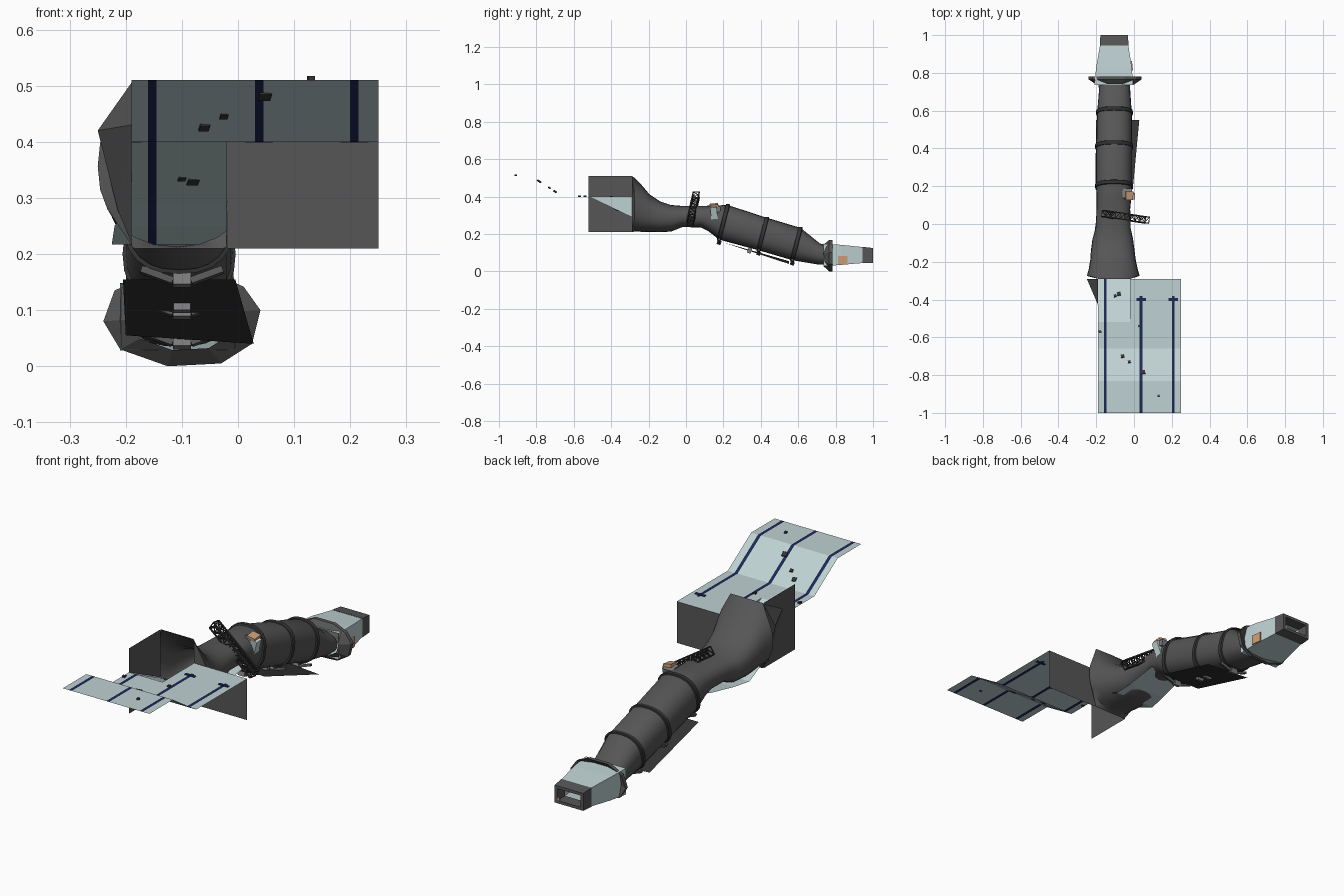
import bpy, bmesh, math
from mathutils import Vector, Matrix

if "Cube" in bpy.data.objects:
    bpy.data.objects.remove(bpy.data.objects["Cube"])


def mat(name, r, g, b):
    m = bpy.data.materials.new(name)
    m.diffuse_color = (r, g, b, 1)
    m.use_nodes = True
    m.node_tree.nodes["Principled BSDF"].inputs["Base Color"].default_value = m.diffuse_color
    return m


LIGHT = mat("pale_panel", 0.52, 0.64, 0.65)
DARK = mat("dark_grey", 0.095, 0.093, 0.093)
BLACK = mat("charcoal", 0.035, 0.035, 0.036)
NAVY = mat("navy_stripe", 0.012, 0.02, 0.085)
ORANGE = mat("tan_orange", 0.6, 0.34, 0.19)
GREY = mat("mid_grey", 0.2, 0.2, 0.2)


def make(name, verts, faces, mats, idx=None, smooth=False):
    me = bpy.data.meshes.new(name)
    me.from_pydata([tuple(v) for v in verts], [], faces)
    for m in mats:
        me.materials.append(m)
    if idx:
        for p, i in zip(me.polygons, idx):
            p.material_index = i
    ob = bpy.data.objects.new(name, me)
    bpy.context.collection.objects.link(ob)
    if smooth:
        bpy.ops.object.select_all(action='DESELECT')
        ob.select_set(True)
        bpy.context.view_layer.objects.active = ob
        bpy.ops.object.shade_smooth_by_angle(angle=math.radians(40))
    return ob


def loft(name, rings, m, closed=False, smooth=False):
    n, k = len(rings[0]), len(rings)
    faces = []
    for r in range(k if closed else k - 1):
        a, b = r * n, ((r + 1) % k) * n
        for i in range(n):
            j = (i + 1) % n
            faces.append((a + i, b + i, b + j, a + j))
    return make(name, [v for r in rings for v in r], faces, [m], smooth=smooth)


def ring(y, x0, x1, z0, z1, p=2.4, tilt=0.0, grow=1.0, n=24):
    cx, cz, hw, hh = (x0 + x1) / 2, (z0 + z1) / 2, (x1 - x0) / 2 * grow, (z1 - z0) / 2 * grow
    out = []
    for i in range(n):
        a = 2 * math.pi * i / n
        c, s = math.cos(a), math.sin(a)
        dx = hw * math.copysign(abs(c) ** (2 / p), c)
        dz = hh * math.copysign(abs(s) ** (2 / p), s)
        out.append((cx + dx, y + tilt * dz, cz + dz))
    return out


def rect(y, x0, x1, z0, z1):
    return [(x1, y, z0), (x1, y, z1), (x0, y, z1), (x0, y, z0)]


def box(name, c, s, m, rot=(0, 0, 0)):
    bm = bmesh.new()
    bmesh.ops.create_cube(bm, size=1)
    me = bpy.data.meshes.new(name)
    bm.to_mesh(me)
    bm.free()
    me.materials.append(m)
    ob = bpy.data.objects.new(name, me)
    ob.location, ob.scale, ob.rotation_euler = c, s, rot
    bpy.context.collection.objects.link(ob)
    return ob


def sheet(name, xs, path, striped, skip=None):
    """Sheet across columns xs along (y, z, left offset) path, with painted columns."""
    n = len(xs)
    verts = [(x + (off if i == 0 else 0), y, z) for y, z, off in path for i, x in enumerate(xs)]
    faces, idx = [], []
    for r in range(len(path) - 1):
        for i in range(n - 1):
            ym, xm = (path[r][0] + path[r + 1][0]) / 2, (xs[i] + xs[i + 1]) / 2
            if skip and skip(xm, ym):
                continue
            faces.append((r * n + i, r * n + i + 1, (r + 1) * n + i + 1, (r + 1) * n + i))
            idx.append(1 if striped(xm, ym) else 0)
    return make(name, verts, faces, [LIGHT, NAVY], idx)


# stepped deck with painted stripes and a gap for the ramp
STRIPES = ((-0.16, -0.145), (0.03, 0.045), (0.2, 0.215))
on_stripe = lambda x, y: any(a < x < b for a, b in STRIPES) and (y < -0.38 or x < 0)
sheet("deck", [-0.19, -0.16, -0.145, -0.02, 0.03, 0.045, 0.2, 0.215, 0.25],
      [(-1, .51, 0), (-.83, .51, 0), (-.66, .4, 0), (-.52, .4, 0), (-.38, .4, 0), (-.29, .4, 0)],
      on_stripe, lambda x, y: x < -0.02 and y > -0.52)
for x in (0.0375, 0.2075):
    box("stripe_cross", (x, -0.4, 0.401), (0.05, 0.014, 0.004), NAVY)

# ramp running down into the tunnel
sheet("ramp", [-0.19, -0.16, -0.145, -0.02],
      [(-.52, .4, 0), (-.29, .29, 0), (-.22, .25, -.03), (-.14, .217, -.035), (-.05, .222, -.02), (.1, .245, 0)],
      lambda x, y: -0.16 < x < -0.145 and y < -0.1)
make("ramp_side", [(-.02, -.52, .4), (-.02, -.29, .29), (-.02, -.29, .4)], [(0, 1, 2)], [LIGHT])

# walls around the tunnel mouth
make("side_wall", [(-.19, -.52, .21), (-.19, -.29, .21), (-.19, -.29, .51), (-.19, -.52, .51)],
     [(0, 1, 2, 3)], [DARK])
make("rear_wall", [(-.02, -.29, .21), (.25, -.29, .21), (.25, -.29, .4), (-.02, -.29, .4)],
     [(0, 1, 2, 3)], [DARK])
make("wall_bulge", [(-.19, -.43, .43), (-.25, -.29, .42), (-.19, -.29, .505), (-.215, -.29, .28),
                    (-.19, -.33, .22)], [(0, 1, 2), (0, 3, 1), (0, 4, 3)], [DARK])

# tunnel skin
SECTIONS = [(.2, -.2, -.01, .17, .355), (.41, -.2, -.01, .113, .287), (.59, -.195, -.012, .06, .233)]
T = 0.25
loft("tunnel", [
    ring(-.29, -.19, -.02, .21, .51, 40),
    ring(-.275, -.25, .03, .213, .5, 2.2),
    ring(-.24, -.24, .02, .212, .465),
    ring(-.195, -.232, .01, .211, .412),
    ring(-.14, -.228, .003, .21, .375),
    ring(-.08, -.22, -.005, .213, .355),
    ring(-.02, -.203, -.018, .237, .35),
    ring(.08, -.198, -.02, .235, .35),
    ring(.13, -.198, -.015, .215, .352, tilt=.15),
    *[ring(*s, tilt=T) for s in SECTIONS],
    ring(.71, -.185, -.02, .037, .15, tilt=.1),
    ring(.75, -.19, -.02, .035, .14)], DARK, smooth=True)

# raised ribs with feet under them
for y, x0, x1, z0, z1 in SECTIONS:
    loft("tunnel_rib", [ring(y + d, x0, x1, z0, z1, tilt=T, grow=g) for d, g in
                        ((-.012, .98), (-.009, 1.06), (.009, 1.06), (.012, .98))], BLACK, smooth=True)
    yb = y - T * (z1 - z0) / 2
    box("rib_foot", (-.1, yb, z0 - .016), (.032, .022, .022), GREY, (-.3, 0, 0))
    for s in (-1, 1):
        box("rib_bracket", (-.1 + s * .045, yb, z0 - .008), (.06, .014, .012), DARK, (-.3, -s * .35, 0))
box("rib_foot", (-.1, .34, .112), (.03, .02, .03), GREY, (-.3, 0, 0))

# loose plate below the tunnel
make("under_plate", [(-.205, .2, .155), (-.005, .2, .155), (.028, .55, .04), (-.2, .55, .055)],
     [(0, 1, 2, 3)], [BLACK])

# flange collar between tunnel and end box
OUT = [(.04, .1), (.01, .142), (-.05, .168), (-.15, .168), (-.22, .135), (-.24, .08),
       (-.21, .03), (-.125, 0), (-.03, .005), (.025, .04)]


def flange_ring(y, k):
    return [(-.1 + (x + .1) * k, y, .09 + (z - .09) * k) for x, z in OUT]


loft("flange", [flange_ring(.765, 1), flange_ring(.782, 1), flange_ring(.76, .68),
                flange_ring(.735, .68)], DARK, closed=True)

# tapered end box, open at the back, with a dark frame
loft("end_box", [rect(.735, -.21, -.005, .028, .148), rect(.83, -.2, -.012, .035, .142),
                 rect(.945, -.18, -.03, .045, .13)], LIGHT)
loft("end_frame", [rect(.945, -.181, -.029, .044, .131), rect(1, -.178, -.032, .045, .125),
                   rect(1, -.164, -.046, .058, .112), rect(.945, -.164, -.046, .058, .115)], DARK)
box("end_hatch", (-.012, .838, .06), (.008, .05, .045), ORANGE, (0, 0, .12))
box("end_hatch_small", (-.05, 1 - .004, .06), (.012, .006, .02), ORANGE)


# fallen lattice gantry
def bar(a, b, t, name="gantry_bar"):
    d = b - a
    ob = box(name, (a + b) / 2, (t, t, d.length), BLACK)
    ob.rotation_euler = d.to_track_quat('Z', 'Y').to_euler()


P0, P1 = Vector((-.16, .055, .41)), Vector((.07, .02, .255))
axis = (P1 - P0).normalized()
u = axis.cross(Vector((0, 1, 0))).normalized() * .018
v = axis.cross(u).normalized() * .016
corners = [u + v, u - v, -u - v, -u + v]
N = 9
for k in range(4):
    c, c2 = corners[k], corners[(k + 1) % 4]
    bar(P0 + c, P1 + c, .006)
    for i in range(N + 1):
        p = P0.lerp(P1, i / N)
        bar(p + c, p + c2, .004)
        if i < N:
            bar(p + c, P0.lerp(P1, (i + 1) / N) + c2, .004)

# small crane cabin on the tunnel shoulder
box("cabin", (-.02, .15, .31), (.03, .035, .075), LIGHT, (.1, .3, 0))
box("cabin_cap", (-.025, .15, .353), (.04, .045, .014), ORANGE, (.1, .2, 0))
box("cabin_base", (-.035, .16, .335), (.05, .05, .03), GREY, (-.2, 0, 0))

# debris lying on the deck
for x, y, z, s, a in ((.048, -.785, .482, .022, .574), (-.025, -.73, .447, .014, .574),
                      (-.06, -.70, .427, .018, .574), (.13, -.91, .513, .012, 0),
                      (.028, -.54, .403, .012, 0), (-.08, -.37, .33, .02, .45),
                      (-.1, -.38, .336, .014, .45), (-.18, -.57, .403, .014, 0)):
    box("debris", (x, y, z), (s, s, .008), BLACK, (-a, 0, .2))
